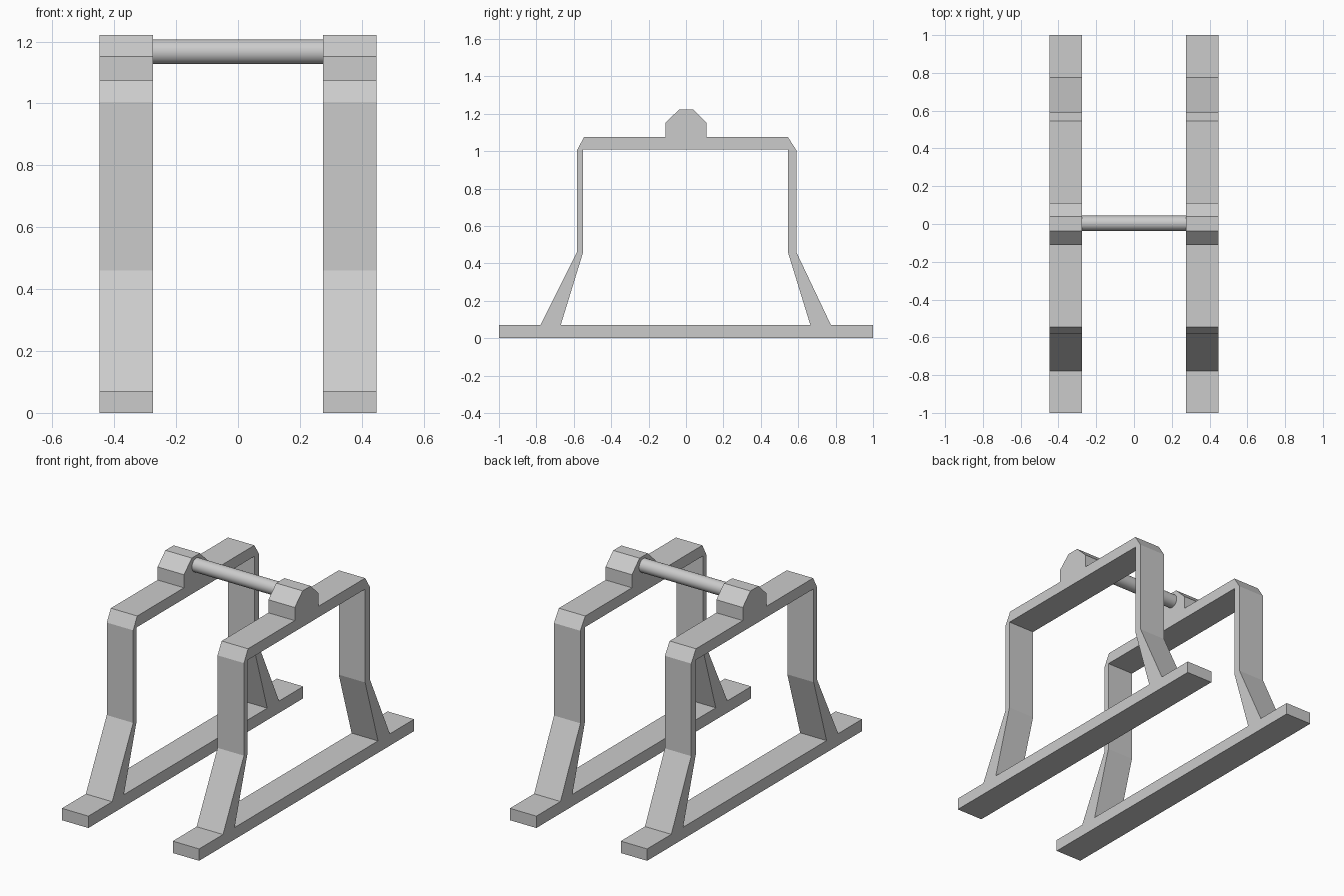
import bpy, bmesh, math
from mathutils import Vector

if "Cube" in bpy.data.objects:
    bpy.data.objects.remove(bpy.data.objects["Cube"])

X_IN, X_OUT = 0.275, 0.447

# Side frame outline (y, z): base rail, splayed legs, top beam and rod holder
OUTER = [(-1, 0), (1, 0), (1, .07), (.775, .07), (.59, .46), (.59, 1.005),
         (.545, 1.075), (.11, 1.075), (.11, 1.152), (.039, 1.222),
         (-.037, 1.222), (-.11, 1.152), (-.11, 1.075), (-.545, 1.075),
         (-.583, 1.005), (-.583, .46), (-.778, .07), (-1, .07)]
# Opening between the legs
INNER = [(-.67, .07), (-.55, .46), (-.55, 1.01), (.545, 1.01),
         (.545, .46), (.665, .07)]


def make_frame(name, x0, x1):
    bm = bmesh.new()
    edges = []
    for loop in (OUTER, INNER):
        vs = [bm.verts.new((x0, y, z)) for y, z in loop]
        edges += [bm.edges.new((vs[i - 1], vs[i])) for i in range(len(vs))]
    bmesh.ops.triangle_fill(bm, use_beauty=True, edges=edges, normal=(1, 0, 0))
    out = bmesh.ops.extrude_face_region(bm, geom=bm.faces[:], use_keep_orig=True)
    moved = [g for g in out["geom"] if isinstance(g, bmesh.types.BMVert)]
    bmesh.ops.translate(bm, verts=moved, vec=Vector((x1 - x0, 0, 0)))
    bmesh.ops.recalc_face_normals(bm, faces=bm.faces[:])
    mesh = bpy.data.meshes.new(name)
    bm.to_mesh(mesh)
    bm.free()
    obj = bpy.data.objects.new(name, mesh)
    bpy.context.collection.objects.link(obj)
    return obj


# Two matching side frames
make_frame("left_frame", -X_OUT, -X_IN)
make_frame("right_frame", X_IN, X_OUT)

# Round crossbar between the holders
bpy.ops.mesh.primitive_cylinder_add(vertices=32, radius=0.04, depth=2 * X_IN + 0.02,
                                    location=(0, 0.004, 1.167),
                                    rotation=(0, math.pi / 2, 0))
bpy.context.object.name = "crossbar"
bpy.ops.object.shade_smooth_by_angle(angle=math.radians(40))
